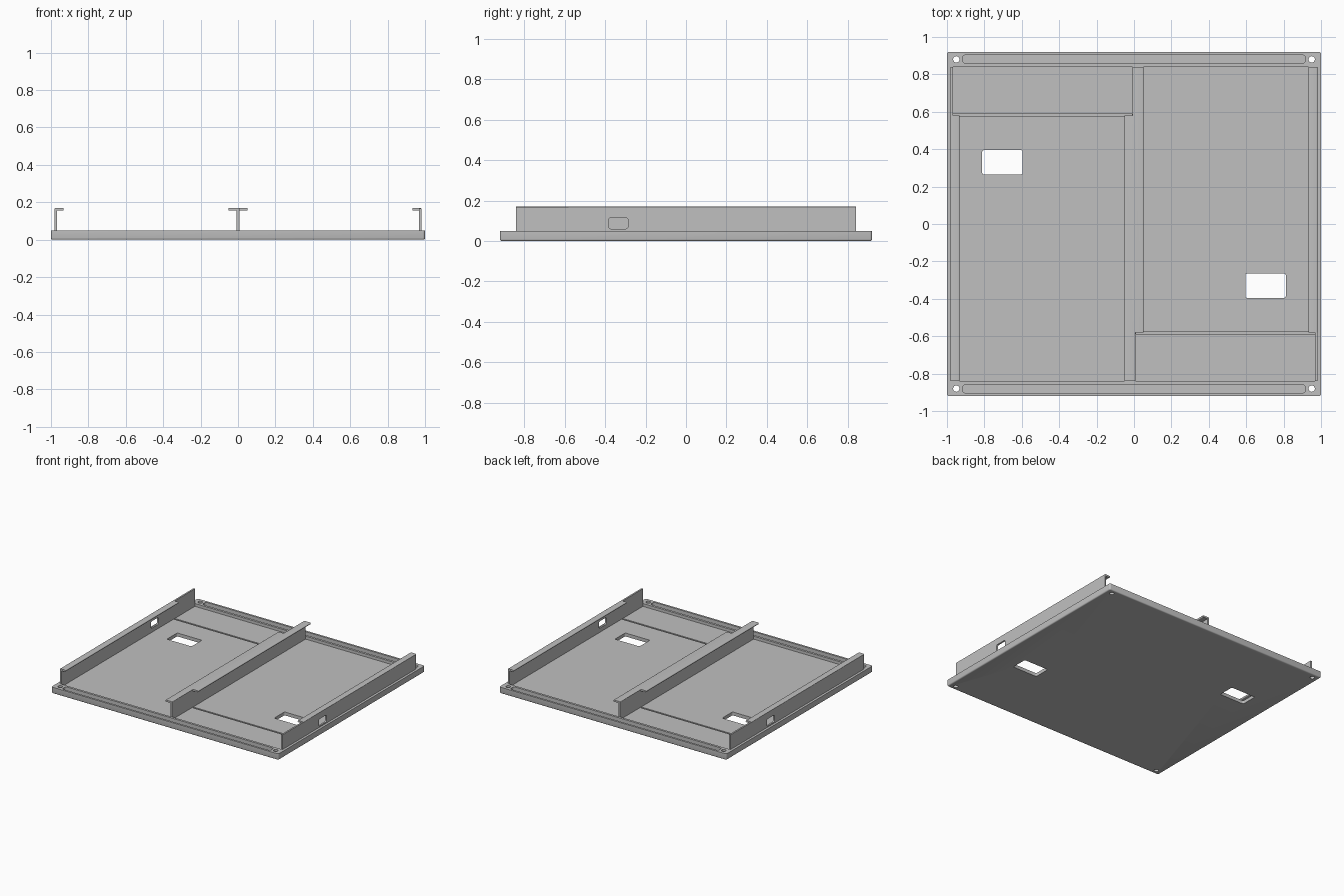
import bpy, bmesh
from mathutils import Matrix, Vector

cube = bpy.data.objects.get("Cube")
if cube:
    bpy.data.objects.remove(cube, do_unlink=True)

grey = bpy.data.materials.new("metal grey")
grey.use_nodes = True
grey.diffuse_color = (0.53, 0.53, 0.53, 1)
grey.node_tree.nodes["Principled BSDF"].inputs["Base Color"].default_value = (0.53, 0.53, 0.53, 1)


def box(name, lo, hi, axis=None, radius=0.0, segments=4):
    """Box between two corners; edges parallel to axis (0, 1, 2) are rounded."""
    lo, hi = Vector(lo), Vector(hi)
    bm = bmesh.new()
    bmesh.ops.create_cube(bm, size=1)
    for v in bm.verts:
        v.co = Vector(((lo[i] + hi[i]) / 2 + v.co[i] * (hi[i] - lo[i]) for i in range(3)))
    if axis is not None:
        edges = [e for e in bm.edges
                 if abs((e.verts[0].co - e.verts[1].co).normalized()[axis]) > 0.9]
        bmesh.ops.bevel(bm, geom=edges, offset=radius, segments=segments,
                        profile=0.5, affect='EDGES')
    return finish(name, bm)


def cylinder(name, x, y, r):
    bm = bmesh.new()
    bmesh.ops.create_cone(bm, cap_ends=True, segments=24, radius1=r, radius2=r, depth=0.3,
                          matrix=Matrix.Translation((x, y, 0)))
    return finish(name, bm)


def finish(name, bm):
    bmesh.ops.recalc_face_normals(bm, faces=bm.faces)
    mesh = bpy.data.meshes.new(name)
    bm.to_mesh(mesh)
    bm.free()
    mesh.materials.append(grey)
    obj = bpy.data.objects.new(name, mesh)
    bpy.context.collection.objects.link(obj)
    return obj


def activate(obj):
    bpy.ops.object.select_all(action='DESELECT')
    obj.select_set(True)
    bpy.context.view_layer.objects.active = obj


def combine(obj, tool, operation='DIFFERENCE'):
    """Apply a boolean and discard the tool."""
    activate(obj)
    mod = obj.modifiers.new("boolean", 'BOOLEAN')
    mod.operation = operation
    mod.solver = 'EXACT'
    mod.object = tool
    bpy.ops.object.modifier_apply(modifier=mod.name)
    bpy.data.objects.remove(tool, do_unlink=True)


def span(s, a, b):
    """Ordered pair of s*a and s*b."""
    return sorted((s * a, s * b))


def turned_box(name, s, x, y, z, *rounding):
    """Box given by ranges, turned half a turn about z when s is -1."""
    xs, ys = span(s, *x), span(s, *y)
    return box(name, (xs[0], ys[0], z[0]), (xs[1], ys[1], z[1]), *rounding)


FLOOR, RIM, TOP = 0.027, 0.05, 0.17
END, STEP = 0.84, 0.58

# Tray body with softened lower edges and corners
tray = box("tray", (-1, -0.92, 0), (1, 0.92, RIM), 2, 0.012)
bm = bmesh.new()
bm.from_mesh(tray.data)
low = [e for e in bm.edges if all(v.co.z < 0.001 for v in e.verts)]
bmesh.ops.bevel(bm, geom=low, offset=0.009, segments=3, profile=0.5, affect='EDGES')
bm.to_mesh(tray.data)
bm.free()

# Recessed floor, end slots, screw holes, floor openings and seams
combine(tray, box("pocket", (-0.975, -END, FLOOR), (0.975, END, 0.1)))
for s in (1, -1):
    combine(tray, turned_box("slot", s, (-0.917, 0.917), (0.858, 0.904), (0.022, 0.1), 2, 0.018))
    combine(tray, turned_box("opening", s, (0.595, 0.812), (-0.395, -0.265), (-0.1, 0.1), 2, 0.01))
    combine(tray, turned_box("seam", s, (0.01, 0.97), (-0.587, -0.574), (0.014, 0.1)))
    for x in (-0.95, 0.95):
        combine(tray, cylinder("screw_hole", x, s * 0.88, 0.017))

# Side rails: upright wall with a window and a partial inward lip
rails = []
for s, side in ((1, "left"), (-1, "right")):
    rail = turned_box(side + "_rail", s, (0.968, 0.981), (-END, END), (0.02, TOP - 0.003))
    lip = turned_box("lip", s, (0.932, 0.981), (-STEP, END), (TOP - 0.014, TOP), 1, 0.006)
    combine(rail, lip, 'UNION')
    combine(rail, turned_box("window", s, (0.94, 1.0), (-0.383, -0.287), (0.06, 0.115), 0, 0.012))
    rails.append(rail)

# Centre rail: upright wall with a lip on each side, stopping short at opposite ends
centre = box("centre_rail", (-0.007, -END, 0.02), (0.007, END, TOP - 0.003))
for s in (1, -1):
    lip = turned_box("lip", s, (-0.007, 0.052), (-STEP, END), (TOP - 0.014, TOP), 1, 0.006)
    combine(centre, lip, 'UNION')
rails.append(centre)

for obj in [tray] + rails:
    activate(obj)
    bpy.ops.object.shade_smooth_by_angle(angle=0.6)
